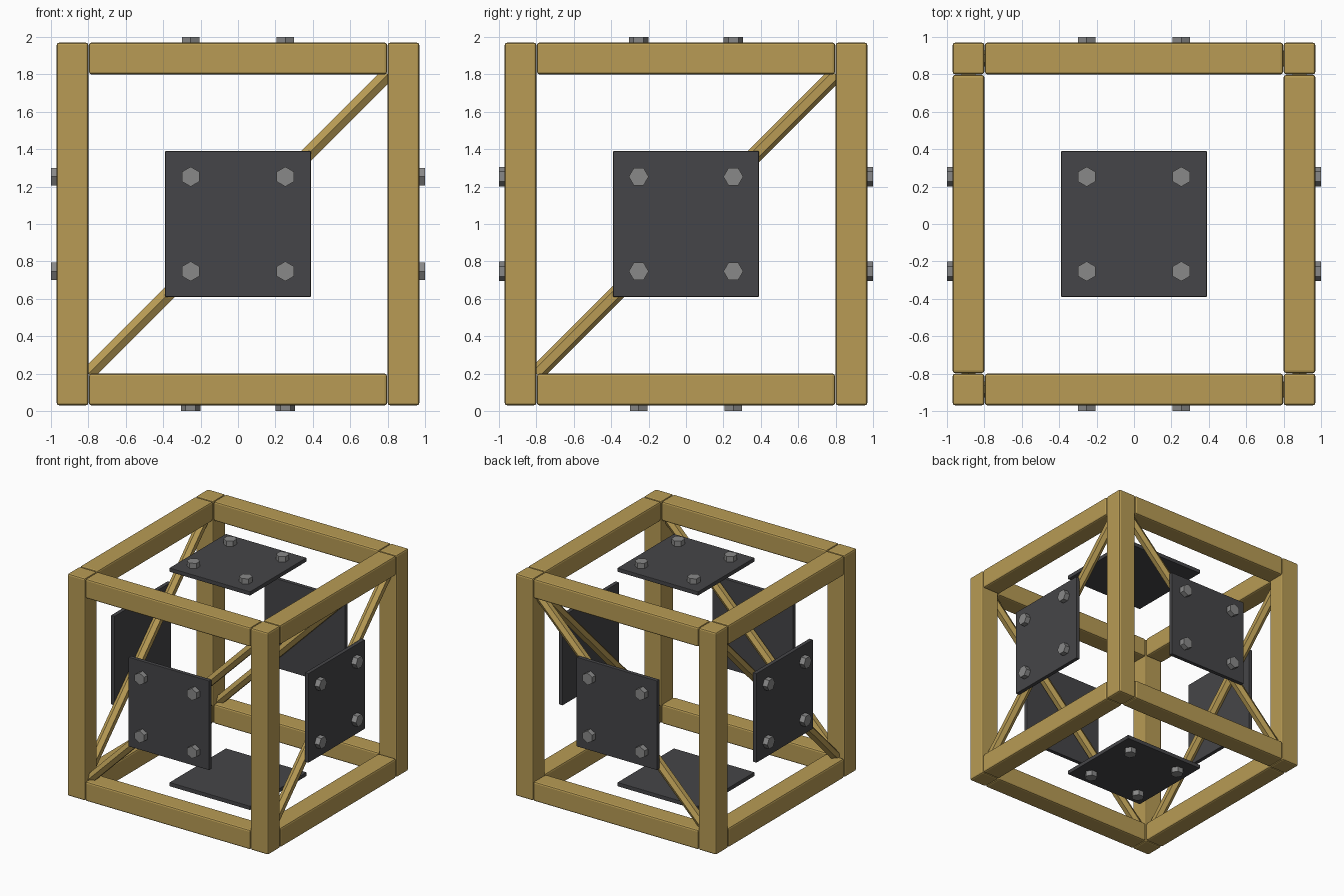
import bpy, bmesh
from math import cos, sin, pi
from mathutils import Vector as V

if "Cube" in bpy.data.objects:
    bpy.data.objects.remove(bpy.data.objects["Cube"])

MID = V((0, 0, 1))        # centre of the cube
BAR, OFF = 0.17, 0.885    # bar width and bar centre offset
IN, OUT, TIP = 0.919, 0.954, 1.0   # plate inner face, outer face, bolt top


def material(name, rgb):
    m = bpy.data.materials.new(name)
    m.diffuse_color = (*rgb, 1)
    m.use_nodes = True
    m.node_tree.nodes["Principled BSDF"].inputs["Base Color"].default_value = m.diffuse_color
    return m


WOOD = material("wood", (0.48, 0.33, 0.09))
DARK = material("dark_metal", (0.06, 0.06, 0.065))
STEEL = material("steel", (0.25, 0.25, 0.25))


def finish(bm, name, mat):
    bmesh.ops.recalc_face_normals(bm, faces=bm.faces)
    me = bpy.data.meshes.new(name)
    bm.to_mesh(me)
    bm.free()
    me.materials.append(mat)
    ob = bpy.data.objects.new(name, me)
    bpy.context.collection.objects.link(ob)
    return ob


def box(name, centre, size, mat, bevel):
    bm = bmesh.new()
    bmesh.ops.create_cube(bm, size=1)
    for v in bm.verts:
        v.co = V([c * s for c, s in zip(v.co, size)]) + centre
    ob = finish(bm, name, mat)
    mod = ob.modifiers.new("bevel", "BEVEL")
    mod.width = bevel
    mod.segments = 2


def hex_prism(name, p0, p1, corner, r, mat):
    """Six-sided bar from p0 to p1 with one corner pointing along 'corner'."""
    bm = bmesh.new()
    u = corner.normalized()
    w = (p1 - p0).normalized().cross(u)
    rings = [[bm.verts.new(p + r * (u * cos(i * pi / 3) + w * sin(i * pi / 3)))
              for i in range(6)] for p in (p0, p1)]
    for ring in rings:
        bm.faces.new(ring)
    for i in range(6):
        j = (i + 1) % 6
        bm.faces.new((rings[0][i], rings[0][j], rings[1][j], rings[1][i]))
    finish(bm, name, mat)


X, Y, Z = V((1, 0, 0)), V((0, 1, 0)), V((0, 0, 1))

# Frame: full-height posts, with shorter beams between them
for axis, (a, b), length, label in ((Z, (X, Y), 1.94, "post"),
                                    (X, (Y, Z), 1.595, "cross_beam"),
                                    (Y, (X, Z), 1.595, "side_beam")):
    for s in (-1, 1):
        for t in (-1, 1):
            size = V((BAR, BAR, BAR)) + axis * (length - BAR)
            box(label, MID + a * s * OFF + b * t * OFF, size, WOOD, 0.014)

# Diagonal braces on the four upright faces
for s in (-1, 1):
    c = MID + Y * s * OFF
    hex_prism("cross_brace", c - (X + Z) * 0.8, c + (X + Z) * 0.8, Y, 0.042, WOOD)
    c = MID + X * s * OFF
    hex_prism("side_brace", c - (Y + Z) * 0.8, c + (Y + Z) * 0.8, Z - Y, 0.042, WOOD)

# Face plates, each with four hex bolts: normal, in-plane axes, bolt corner direction
for label, n, a, b, corner in (("front", -Y, X, Z, Z), ("back", Y, X, Z, Z),
                               ("left", -X, Y, Z, Y), ("right", X, Y, Z, Y),
                               ("top", Z, X, Y, Y), ("bottom", -Z, X, Y, X)):
    size = (a + b) * 0.78 + V([abs(k) for k in n]) * (OUT - IN)
    box(label + "_plate", MID + n * (IN + OUT) / 2, size, DARK, 0.004)
    for s in (-1, 1):
        for t in (-1, 1):
            p = MID + (a * s + b * t) * 0.253
            hex_prism(label + "_bolt", p + n * (OUT - 0.01), p + n * TIP, corner, 0.053, STEEL)
